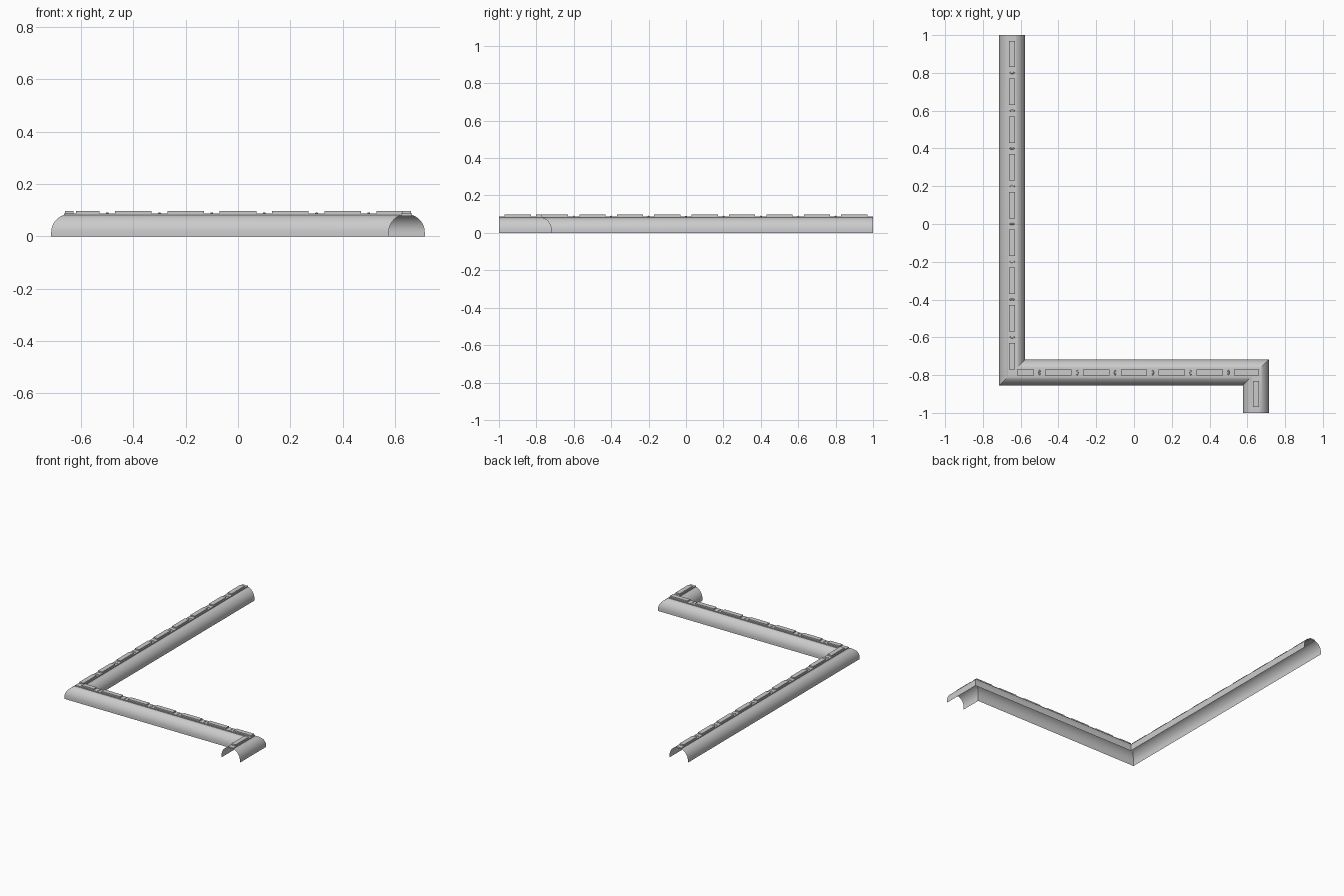
import bpy, bmesh, math
from mathutils import Vector

cube = bpy.data.objects.get("Cube")
if cube:
    bpy.data.objects.remove(cube, do_unlink=True)

SIDE, CROSS = 0.645, -0.787
HALF, SPRING, CROWN = 0.069, 0.016, 0.085
PATH = [Vector(p) for p in ((-SIDE, 1), (-SIDE, CROSS), (SIDE, CROSS), (SIDE, -1))]


def finish(name, bm):
    mesh = bpy.data.meshes.new(name)
    bm.to_mesh(mesh)
    bm.free()
    obj = bpy.data.objects.new(name, mesh)
    bpy.context.collection.objects.link(obj)
    return obj


def sweep(name, profile, closed=False):
    """Carry an (offset, height) profile along the path with mitred corners."""
    bm = bmesh.new()
    rings = []
    for i, p in enumerate(PATH):
        legs = [(b - a).normalized() for a, b in zip(PATH, PATH[1:])][max(i - 1, 0):i + 1]
        normals = [Vector((-d.y, d.x)) for d in legs]
        side = sum(normals, Vector((0, 0)))
        side = side / side.dot(normals[0])
        rings.append([bm.verts.new((p.x + side.x * o, p.y + side.y * o, z)) for o, z in profile])
    n = len(profile)
    for a, b in zip(rings, rings[1:]):
        for j in range(n if closed else n - 1):
            k = (j + 1) % n
            bm.faces.new((a[j], a[k], b[k], b[j]))
    if closed:
        bm.faces.new(rings[0])
        bm.faces.new(rings[-1])
    bmesh.ops.recalc_face_normals(bm, faces=bm.faces)
    return finish(name, bm)


# Open half-round tunnel shell
STEPS = 24
arch = [(-HALF, 0)]
for i in range(STEPS + 1):
    t = math.pi * i / STEPS
    arch.append((-HALF * math.cos(t), SPRING + (CROWN - SPRING) * math.sin(t)))
arch.append((HALF, 0))
shell = sweep("tunnel_shell", arch)
bpy.ops.object.select_all(action='DESELECT')
shell.select_set(True)
bpy.context.view_layer.objects.active = shell
bpy.ops.object.shade_smooth_by_angle(angle=math.radians(35))

# Flat strip running along the crown
sweep("crown_strip", [(-0.021, 0.079), (0.021, 0.079), (0.021, 0.088), (-0.021, 0.088)], True)


def add_box(bm, x0, x1, y0, y1, z0, z1):
    verts = bmesh.ops.create_cube(bm, size=1)["verts"]
    bmesh.ops.scale(bm, vec=(x1 - x0, y1 - y0, z1 - z0), verts=verts)
    bmesh.ops.translate(bm, vec=((x0 + x1) / 2, (y0 + y1) / 2, (z0 + z1) / 2), verts=verts)


# Raised plates spaced along the strip
W, L = 0.016, 0.07
plates = bmesh.new()
for i in range(9):
    y = 0.9 - 0.2 * i
    add_box(plates, -SIDE - W, -SIDE + W, y - L, y + L, 0.086, 0.097)
for i in range(7):
    x = -0.6 + 0.2 * i
    add_box(plates, max(x - L, -0.62), min(x + L, SIDE + W), CROSS - W, CROSS + W, 0.086, 0.097)
add_box(plates, SIDE - W, SIDE + W, -0.9 - L, -0.9 + L, 0.086, 0.097)
finish("crown_plates", plates)

# Small studs in the gaps between plates
studs = bmesh.new()
spots = [(-SIDE, 0.8 - 0.2 * i, 0.016, 0.006) for i in range(8)]
spots += [(-0.5 + 0.2 * i, CROSS, 0.006, 0.016) for i in range(6)]
for x, y, rx, ry in spots:
    verts = bmesh.ops.create_uvsphere(studs, u_segments=8, v_segments=4, radius=1)["verts"]
    bmesh.ops.scale(studs, vec=(rx, ry, 0.005), verts=verts)
    bmesh.ops.translate(studs, vec=(x, y, 0.087), verts=verts)
finish("joint_studs", studs)
